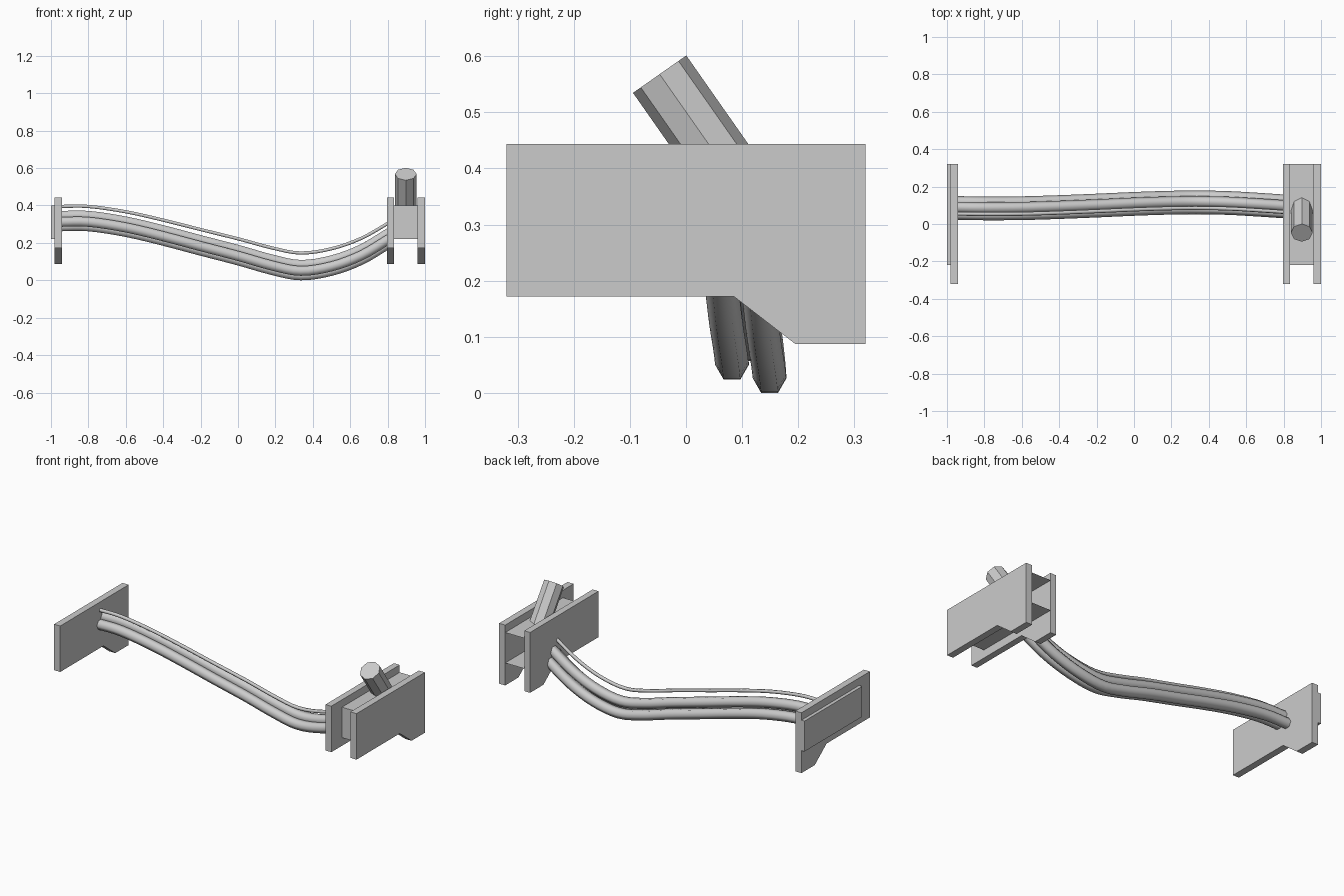
import bpy, bmesh, math
from mathutils import Vector

if "Cube" in bpy.data.objects:
    bpy.data.objects.remove(bpy.data.objects["Cube"])


def make(name, bm, smooth=False, normals=True):
    if normals:
        bmesh.ops.recalc_face_normals(bm, faces=bm.faces[:])
    me = bpy.data.meshes.new(name)
    bm.to_mesh(me)
    bm.free()
    for p in me.polygons:
        p.use_smooth = smooth
    ob = bpy.data.objects.new(name, me)
    bpy.context.collection.objects.link(ob)
    return ob


def plate(name, profile, x0, x1):
    # extrude a y/z profile along x
    bm = bmesh.new()
    face = bm.faces.new([bm.verts.new((x0, y, z)) for y, z in profile])
    ext = bmesh.ops.extrude_face_region(bm, geom=[face])
    verts = [v for v in ext["geom"] if isinstance(v, bmesh.types.BMVert)]
    bmesh.ops.translate(bm, verts=verts, vec=(x1 - x0, 0, 0))
    if not any(face in e.link_faces for e in bm.edges):
        bm.faces.new([v for v in face.verts])
    return make(name, bm)


def spline(pts, steps):
    # Catmull-Rom through the points
    p = [2 * pts[0] - pts[1]] + pts + [2 * pts[-1] - pts[-2]]
    out = []
    for i in range(1, len(p) - 2):
        a, b, c, d = p[i - 1:i + 3]
        for k in range(steps):
            t = k / steps
            out.append(0.5 * (2 * b + (c - a) * t + (2 * a - 5 * b + 4 * c - d) * t ** 2
                              + (3 * b - a - 3 * c + d) * t ** 3))
    return out + [pts[-1]]


def tube(name, pts, r, sides=6):
    path = spline(pts, 4)
    bm = bmesh.new()
    rings = []
    for i, p in enumerate(path):
        t = (path[min(i + 1, len(path) - 1)] - path[max(i - 1, 0)]).normalized()
        up = t.cross(Vector((0, 1, 0))).normalized()
        side = up.cross(t)
        rings.append([bm.verts.new(p + r * (side * math.cos(a) + up * math.sin(a)))
                      for a in (math.tau * k / sides for k in range(sides))])
    for a, b in zip(rings, rings[1:]):
        for k in range(sides):
            j = (k + 1) % sides
            bm.faces.new((a[k], a[j], b[j], b[k]))
    return make(name, bm, True)


# bracket plates with a stepped foot at the back
bracket = [(-.32, .172), (.085, .172), (.195, .087), (.32, .087), (.32, .444), (-.32, .444)]
plate("left_bracket", bracket, -.98, -.94)
plate("right_bracket_inner", bracket, .797, .835)
plate("right_bracket_outer", bracket, .96, 1.0)

# raised panel on the left bracket, housing between the right brackets
inset = [(-.22, .22), (.32, .22), (.32, .4), (-.22, .4)]
plate("left_panel", inset, -1.0, -.98)
housing = plate("right_housing", inset, .835, .96)
bm = bmesh.new()
bm.from_mesh(housing.data)
# the housing is open at the back
back = [f for f in bm.faces if f.calc_center_median().y > .31]
bmesh.ops.delete(bm, geom=back, context='FACES_ONLY')
bm.to_mesh(housing.data)
bm.free()

# tilted eight-sided lever
axis = Vector((0, -.574, .819)).normalized()
length = .25
bpy.ops.mesh.primitive_cylinder_add(
    vertices=8, radius=.058, depth=length,
    location=Vector((.897, -.047, .568)) - axis * length / 2,
    rotation=axis.to_track_quat('Z', 'X').to_euler())
bpy.context.object.name = "lever"

# sagging cables: x, y shift, height above the lowest point
path = [(-.95, -.03, .262), (-.8, -.032, .262), (-.6, -.031, .232), (-.4, -.025, .185),
        (-.2, -.017, .132), (0, -.008, .08), (.18, -.002, .029), (.335, 0, 0),
        (.5, -.003, .024), (.66, -.012, .083), (.81, -.022, .172)]
cables = [("front_cable", .082, .05, .03), ("back_cable", .149, .026, .03),
          ("upper_cable", .119, .083, .03), ("thin_cable", .085, .146, .01)]
for name, y, z, r in cables:
    k = .95 if r < .02 else 1
    tube(name, [Vector((px, y + py, z + pz * k)) for px, py, pz in path], r)
